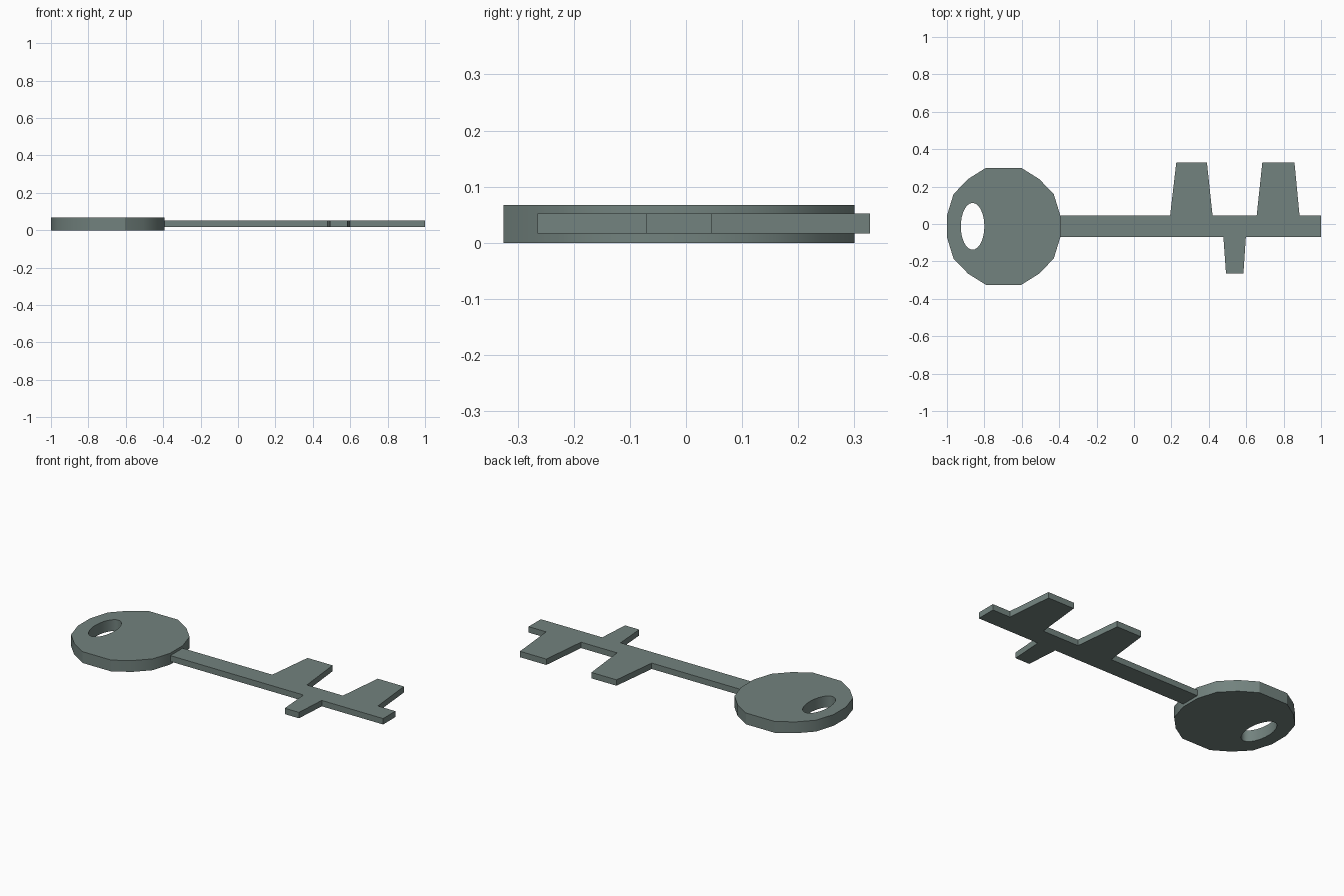
import bpy, bmesh, math

if "Cube" in bpy.data.objects:
    bpy.data.objects.remove(bpy.data.objects["Cube"])

CY = -0.0125  # centre line of the key

metal = bpy.data.materials.new("grey green metal")
metal.diffuse_color = (0.17, 0.225, 0.21, 1)
metal.use_nodes = True
metal.node_tree.nodes["Principled BSDF"].inputs["Base Color"].default_value = metal.diffuse_color


def plate(name, outline, z0, z1):
    """Extrude a flat counter-clockwise outline from z0 up to z1."""
    bm = bmesh.new()
    face = bm.faces.new([bm.verts.new((x, y, z0)) for x, y in outline])
    ext = bmesh.ops.extrude_face_region(bm, geom=[face])
    for v in ext["geom"]:
        if isinstance(v, bmesh.types.BMVert):
            v.co.z = z1
    bmesh.ops.recalc_face_normals(bm, faces=bm.faces)
    me = bpy.data.meshes.new(name)
    bm.to_mesh(me)
    bm.free()
    me.materials.append(metal)
    ob = bpy.data.objects.new(name, me)
    bpy.context.collection.objects.link(ob)
    return ob


def activate(ob):
    bpy.ops.object.select_all(action='DESELECT')
    ob.select_set(True)
    bpy.context.view_layer.objects.active = ob


# Key head: sixteen-sided disc from one mirrored quarter
quarter = [(0.303, 0.058), (0.268, 0.172), (0.19, 0.253), (0.094, 0.313)]
half = quarter + [(-x, y) for x, y in reversed(quarter)]
ring = half + [(x, -y) for x, y in reversed(half)]
head = plate("key_head", [(x - 0.697, y + CY) for x, y in ring], 0.0, 0.067)

# Oval ring hole cut through the head
oval = [(-0.863 + 0.063 * math.cos(i * math.tau / 32),
         CY + 0.125 * math.sin(i * math.tau / 32)) for i in range(32)]
cutter = plate("hole_cutter", oval, -0.1, 0.2)
cutter.hide_render = True
mod = head.modifiers.new("hole", 'BOOLEAN')
mod.operation = 'DIFFERENCE'
mod.solver = 'EXACT'
mod.object = cutter
activate(head)
bpy.ops.object.modifier_apply(modifier=mod.name)
bpy.data.objects.remove(cutter)
bpy.ops.object.shade_smooth_by_angle(angle=math.radians(30))

# Blade: straight shaft with one tooth below and two above
blade_outline = [
    (-0.41, -0.07), (0.478, -0.07), (0.492, -0.265), (0.585, -0.265),
    (0.598, -0.07), (1.0, -0.07), (1.0, 0.045), (0.885, 0.045),
    (0.858, 0.328), (0.686, 0.328), (0.656, 0.045), (0.42, 0.045),
    (0.39, 0.328), (0.226, 0.328), (0.193, 0.045), (-0.41, 0.045),
]
plate("key_blade", blade_outline, 0.017, 0.052)
